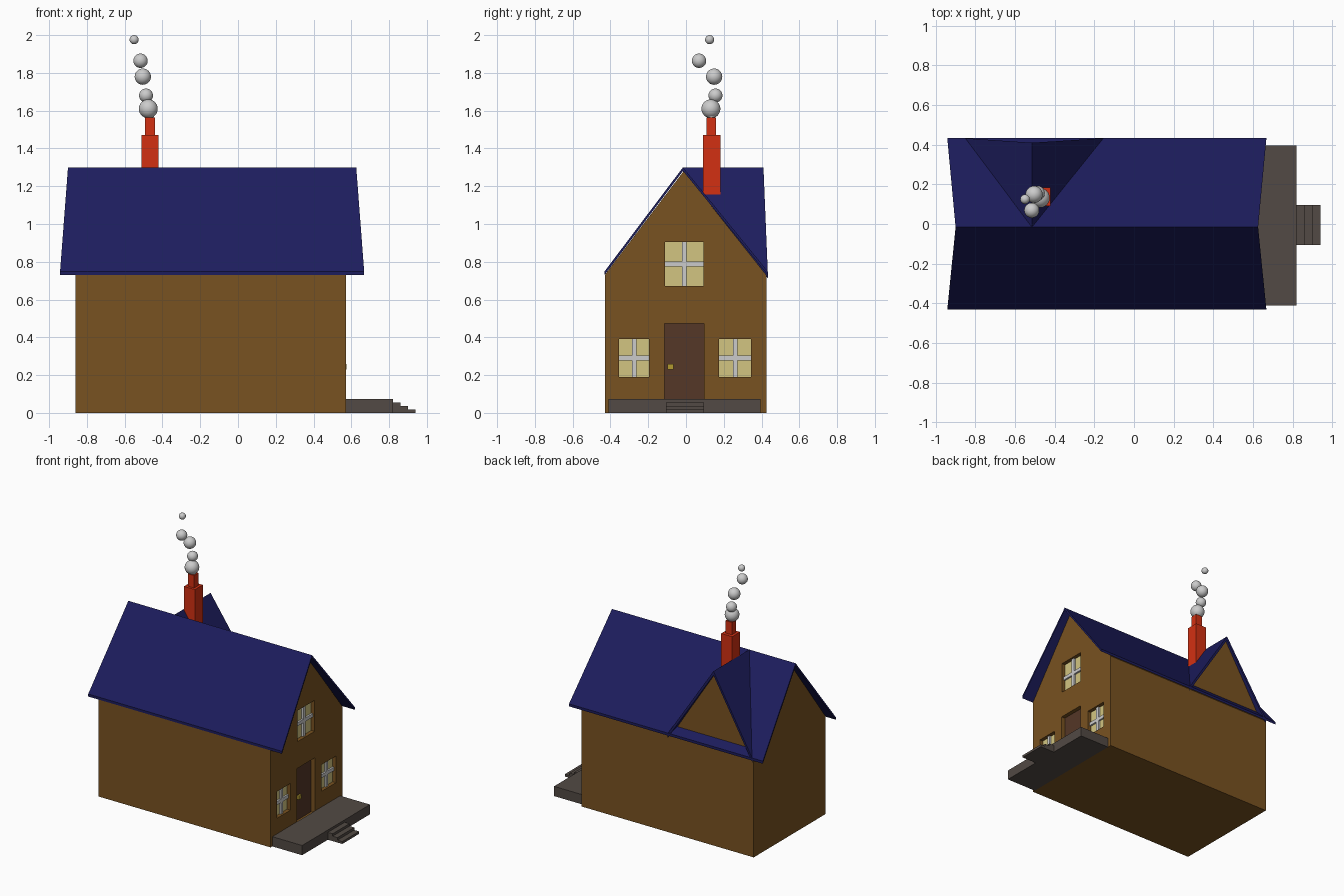
import bpy, bmesh

if "Cube" in bpy.data.objects:
    bpy.data.objects.remove(bpy.data.objects["Cube"])


def material(name, rgb):
    m = bpy.data.materials.new(name)
    m.diffuse_color = (*rgb, 1)
    m.use_nodes = True
    m.node_tree.nodes["Principled BSDF"].inputs["Base Color"].default_value = m.diffuse_color
    return m


WOOD = material("wood", (0.19, 0.085, 0.015))
ROOF = material("roof_blue", (0.012, 0.012, 0.11))
BRICK = material("brick_red", (0.65, 0.03, 0.006))
GLASS = material("lit_glass", (0.65, 0.56, 0.22))
DOOR = material("door_brown", (0.09, 0.038, 0.02))
STONE = material("porch_stone", (0.085, 0.068, 0.058))
BRASS = material("brass", (0.45, 0.32, 0.03))


def loft(name, ring_a, ring_b, mat=None):
    """Solid between two matching closed rings of points."""
    bm = bmesh.new()
    a = [bm.verts.new(p) for p in ring_a]
    b = [bm.verts.new(p) for p in ring_b]
    n = len(a)
    bm.faces.new(a)
    bm.faces.new(b[::-1])
    for i in range(n):
        j = (i + 1) % n
        bm.faces.new((a[i], b[i], b[j], a[j]))
    bmesh.ops.recalc_face_normals(bm, faces=bm.faces)
    me = bpy.data.meshes.new(name)
    bm.to_mesh(me)
    bm.free()
    ob = bpy.data.objects.new(name, me)
    bpy.context.collection.objects.link(ob)
    if mat:
        me.materials.append(mat)
    return ob


def box(name, x0, x1, y0, y1, z0, z1, mat=None):
    ring = [(x0, y0), (x1, y0), (x1, y1), (x0, y1)]
    return loft(name, [(x, y, z0) for x, y in ring],
                [(x, y, z1) for x, y in ring], mat)


# House body with gable ends
FRONT = 0.572
gable = [(-0.43, 0), (0.425, 0), (0.425, 0.73), (-0.012, 1.28), (-0.43, 0.73)]
walls = loft("walls", [(-0.86, y, z) for y, z in gable],
             [(FRONT, y, z) for y, z in gable], WOOD)


# Recessed openings
def cut_opening(y0, y1, z0, z1, depth=0.035):
    cutter = box("opening_cutter", FRONT - depth, FRONT + 0.05, y0, y1, z0, z1, WOOD)
    cutter.hide_render = True
    cutter.hide_viewport = False
    cutter.display_type = 'WIRE'
    mod = walls.modifiers.new("opening", 'BOOLEAN')
    mod.operation = 'DIFFERENCE'
    mod.solver = 'EXACT'
    mod.object = cutter
    bpy.context.view_layer.objects.active = walls
    bpy.ops.object.modifier_apply(modifier=mod.name)
    bpy.data.objects.remove(cutter)


# Windows: pane plus crossed glazing bars
windows = {"left": (-0.355, -0.195, 0.19, 0.39),
           "right": (0.175, 0.345, 0.19, 0.39),
           "upper": (-0.11, 0.092, 0.672, 0.905)}
for key, (y0, y1, z0, z1) in windows.items():
    cut_opening(y0, y1, z0, z1)
    box(key + "_window_pane", FRONT - 0.04, FRONT - 0.028, y0, y1, z0, z1, GLASS)
    cy, cz = (y0 + y1) / 2, (z0 + z1) / 2
    box(key + "_window_upright", FRONT - 0.03, FRONT - 0.014, cy - 0.012, cy + 0.012, z0, z1)
    box(key + "_window_crossbar", FRONT - 0.03, FRONT - 0.015, y0, y1, cz - 0.013, cz + 0.013)

# Door and knob
cut_opening(-0.115, 0.095, 0.06, 0.472)
box("door", FRONT - 0.04, FRONT - 0.03, -0.115, 0.095, 0.06, 0.472, DOOR)
box("door_knob_stem", FRONT - 0.032, FRONT - 0.01, -0.089, -0.075, 0.238, 0.252, BRASS)
box("door_knob", FRONT - 0.014, FRONT + 0.003, -0.097, -0.067, 0.23, 0.26, BRASS)

# Porch and steps
box("porch", FRONT, 0.82, -0.41, 0.395, 0, 0.073, STONE)
for i, (x1, z1) in enumerate([(0.86, 0.055), (0.90, 0.037), (0.94, 0.018)]):
    box(f"porch_step_{i + 1}", x1 - 0.04, x1, -0.105, 0.095, 0, z1, STONE)

# Main roof: thin folded slab, ends flaring out towards the eaves
RY, RZ, EZ, T = -0.016, 1.30, 0.748, 0.019
chevron = [(-0.432, EZ, 1), (RY, RZ, 0), (0.434, EZ, 1),
           (0.434, EZ - T, 1), (RY, RZ - T, 0), (-0.432, EZ - T, 1)]
loft("main_roof", [(-0.90 - 0.042 * f, y, z) for y, z, f in chevron],
     [(0.626 + 0.042 * f, y, z) for y, z, f in chevron], ROOF)

# Cross gable at the back: one triangular slab per side, meeting at a ridge
CX, BACK = -0.515, 0.41
for key, ex in (("left", -0.855), ("right", -0.15)):
    tri = [(CX, RY, RZ), (CX, BACK, RZ), (ex, 0.433, EZ - 0.005)]
    loft("dormer_roof_" + key, tri, [(x, y, z - 0.03) for x, y, z in tri], ROOF)
dormer = [(-0.835, 0.74), (-0.17, 0.74), (CX, 1.275)]
loft("dormer_wall", [(x, 0.37, z) for x, z in dormer],
     [(x, 0.395, z) for x, z in dormer], WOOD)

# Chimney
box("chimney_stack", -0.512, -0.421, 0.09, 0.183, 1.10, 1.472, BRICK)
box("chimney_pot", -0.493, -0.44, 0.108, 0.16, 1.472, 1.565, BRICK)

# Smoke puffs
puffs = [(-0.467, 0.134, 1.578, 0.024), (-0.475, 0.132, 1.61, 0.05),
         (-0.487, 0.156, 1.68, 0.037), (-0.504, 0.149, 1.78, 0.043),
         (-0.516, 0.069, 1.864, 0.038), (-0.55, 0.125, 1.976, 0.024)]
for i, (x, y, z, r) in enumerate(puffs):
    bpy.ops.mesh.primitive_uv_sphere_add(segments=32, ring_count=16, radius=r,
                                         location=(x, y, z))
    bpy.context.object.name = f"smoke_puff_{i + 1}"
    bpy.ops.object.shade_smooth()
